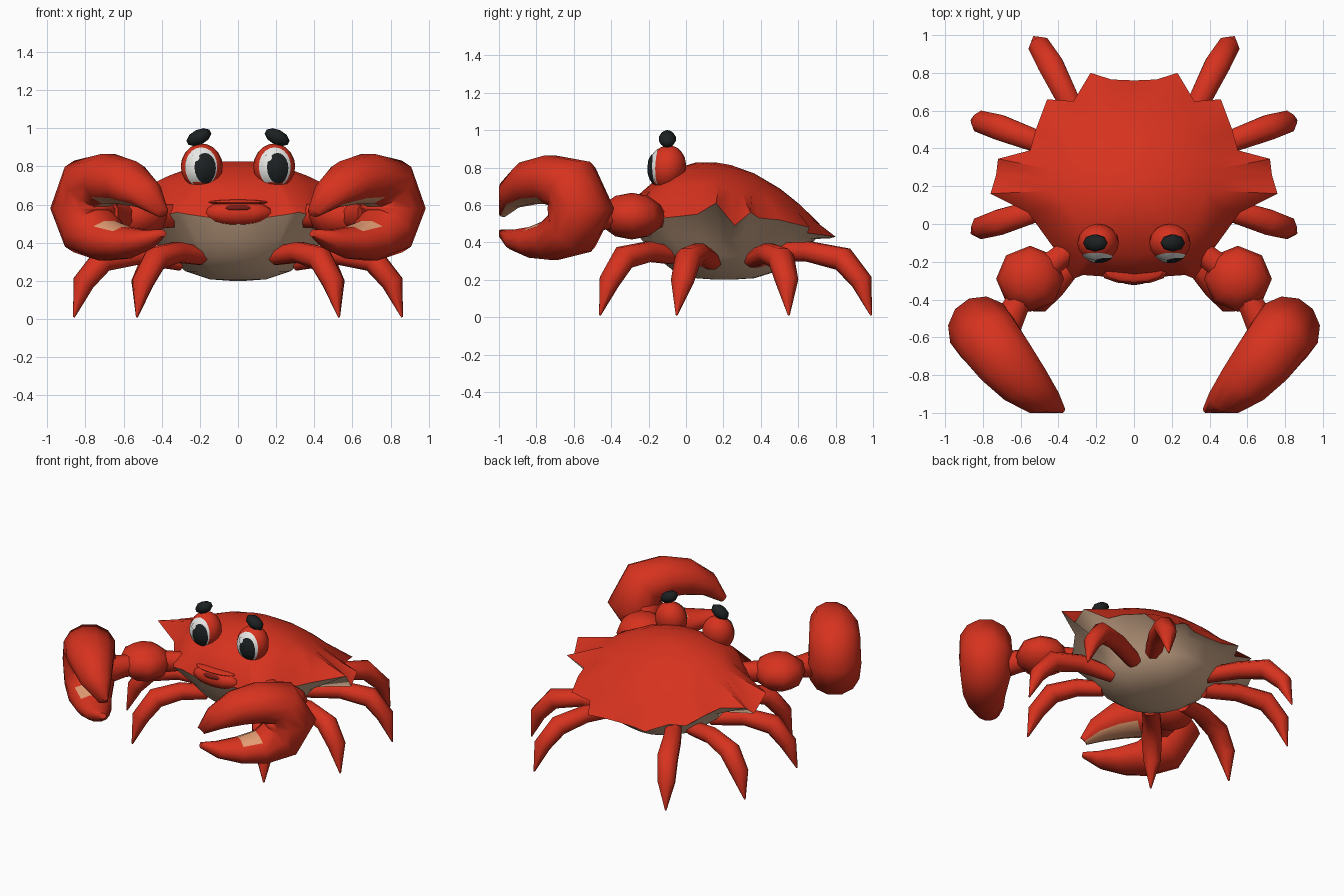
import bpy, bmesh, math
from mathutils import Vector, Matrix

cube = bpy.data.objects.get("Cube")
if cube:
    bpy.data.objects.remove(cube, do_unlink=True)


def material(name, rgb):
    m = bpy.data.materials.new(name)
    m.use_nodes = True
    m.diffuse_color = (*rgb, 1)
    m.node_tree.nodes["Principled BSDF"].inputs["Base Color"].default_value = (*rgb, 1)
    return m


RED = material("shell red", (0.68, 0.032, 0.013))
TAN = material("belly tan", (0.66, 0.43, 0.28))
PEACH = material("claw peach", (0.76, 0.33, 0.17))
WHITE = material("eye white", (0.8, 0.8, 0.78))
BLACK = material("black", (0.012, 0.015, 0.016))
DARK = material("mouth dark red", (0.19, 0.012, 0.008))
parts = []


def finish(name, bm, *mats):
    mesh = bpy.data.meshes.new(name)
    bm.to_mesh(mesh)
    bm.free()
    obj = bpy.data.objects.new(name, mesh)
    bpy.context.collection.objects.link(obj)
    for m in mats:
        mesh.materials.append(m)
    parts.append(obj)


def loft(rings, cap_start=True):
    """Bridge equal rings of points into a skin."""
    bm = bmesh.new()
    loops = [[bm.verts.new(p) for p in ring] for ring in rings]
    n = len(loops[0])
    for a, b in zip(loops, loops[1:]):
        for i in range(n):
            j = (i + 1) % n
            bm.faces.new((a[i], a[j], b[j], b[i]))
    if cap_start:
        bm.faces.new(loops[0][::-1])
    bm.faces.new(loops[-1])
    bmesh.ops.recalc_face_normals(bm, faces=bm.faces)
    return bm


def tube(path, radii, side, sides=8):
    """Sweep an ellipse; radii are (across, in plane) at each path point."""
    pts = [Vector(p) for p in path]
    side = Vector(side).normalized()
    rings = []
    for i, p in enumerate(pts):
        tangent = (pts[min(i + 1, len(pts) - 1)] - pts[max(i - 1, 0)]).normalized()
        up = side.cross(tangent).normalized()
        angles = [math.tau * (k + 0.5) / sides for k in range(sides)]
        rings.append([p + side * radii[i][0] * math.cos(a) + up * radii[i][1] * math.sin(a)
                      for a in angles])
    return loft(rings)


def ball(name, mat, center, scale, turn=0, axis='Y', seg=12, rows=8):
    bm = bmesh.new()
    bmesh.ops.create_uvsphere(bm, u_segments=seg, v_segments=rows, radius=1)
    bm.transform(Matrix.Translation(center) @ Matrix.Rotation(turn, 4, axis)
                 @ Matrix.Diagonal((*scale, 1)))
    finish(name, bm, mat)


# Body outline: half rim, mirrored
half = [(0, -0.3, 0.53), (0.13, -0.28, 0.53), (0.27, -0.27, 0.55), (0.32, -0.29, 0.56),
        (0.43, -0.12, 0.53), (0.56, 0.06, 0.55), (0.76, 0.16, 0.61), (0.73, 0.26, 0.49),
        (0.72, 0.345, 0.56), (0.55, 0.39, 0.53), (0.52, 0.5, 0.52), (0.46, 0.66, 0.48),
        (0.32, 0.65, 0.45), (0.23, 0.8, 0.43), (0.12, 0.765, 0.42), (0, 0.76, 0.42)]
rim = half + [(-x, y, z) for x, y, z in half[-2:0:-1]]


def dome(x, y, s):
    return 0.83 - 0.6 * x * x - (0.88 if y > 0.1 else 1.4) * (y - 0.1) ** 2


def bowl(x, y, s):
    return 0.2 + 0.3 * s ** 3


def body_ring(s, height):
    ring = []
    for x, y, z in rim:
        dy = y - 0.2
        k = s / math.hypot(x / 0.5, dy / (0.55 if dy > 0 else 0.49))
        ring.append((x * k, 0.2 + dy * k, height(x * k, 0.2 + dy * k, s)))
    return ring


finish("shell", loft([rim] + [body_ring(s, dome) for s in (0.93, 0.75, 0.55, 0.3, 0.08)],
                     cap_start=False), RED)
finish("belly", loft([rim] + [body_ring(s, bowl) for s in (0.9, 0.75, 0.55, 0.3, 0.08)],
                     cap_start=False), TAN)

# Mouth
ball("lower_lip", RED, (0, -0.255, 0.556), (0.18, 0.064, 0.066))
ball("upper_lip", RED, (0, -0.255, 0.612), (0.155, 0.055, 0.014))
ball("mouth_opening", DARK, (0, -0.261, 0.581), (0.105, 0.063, 0.024))

EYE = Vector((0.11, 0.1, 0.12))
TILT = math.radians(-12)


def eye_patch(name, mat, center, dx, dz, rx, rz, lift):
    """Thin oval that hugs the front of an eyeball."""
    rings = []
    for r in (1, 0.75, 0.5, 0.25, 0.05):
        ring = []
        for k in range(20):
            a = math.tau * k / 20
            x, z = dx + rx * r * math.cos(a), dz + rz * r * math.sin(a)
            depth = math.sqrt(max(0, 1 - (x / EYE.x) ** 2 - (z / EYE.z) ** 2))
            ring.append(Vector((x, -EYE.y * depth - lift, z)))
        rings.append(ring)
    bm = loft(rings, cap_start=False)
    if sum(f.normal.y for f in bm.faces) > 0:
        bmesh.ops.reverse_faces(bm, faces=bm.faces)
    bm.transform(Matrix.Translation(center) @ Matrix.Rotation(TILT, 4, 'X'))
    finish(name, bm, mat)


# Legs: path and thickness
legs = {
    "front_leg": [(0.2, -0.08, 0.33), (0.32, -0.2, 0.35), (0.43, -0.33, 0.32),
                  (0.5, -0.41, 0.19), (0.53, -0.46, 0.01)],
    "second_leg": [(0.3, 0.14, 0.3), (0.52, 0.07, 0.34), (0.71, 0.01, 0.31),
                   (0.81, -0.02, 0.19), (0.86, -0.05, 0.01)],
    "third_leg": [(0.3, 0.36, 0.31), (0.52, 0.44, 0.34), (0.71, 0.51, 0.31),
                  (0.81, 0.54, 0.19), (0.86, 0.55, 0.01)],
    "back_leg": [(0.22, 0.45, 0.35), (0.35, 0.66, 0.35), (0.44, 0.84, 0.31),
                 (0.5, 0.94, 0.19), (0.53, 0.99, 0.01)],
}
leg_radii = [(0.055, 0.05), (0.064, 0.058), (0.073, 0.068), (0.062, 0.057), (0.005, 0.005)]

# Claw: one C-shaped sweep, given as (along, height, across offset, half width, thickness)
claw = [(0.73, 0.555, -0.02, 0.035, 0.03), (0.64, 0.65, 0.02, 0.1, 0.08),
        (0.5, 0.715, 0.04, 0.14, 0.12), (0.35, 0.735, 0.05, 0.165, 0.135),
        (0.2, 0.71, 0.05, 0.175, 0.155), (0.14, 0.58, 0.05, 0.18, 0.18),
        (0.2, 0.46, 0.05, 0.17, 0.15), (0.34, 0.41, 0.05, 0.145, 0.11),
        (0.48, 0.4, 0.03, 0.12, 0.085), (0.62, 0.415, 0.01, 0.08, 0.055),
        (0.73, 0.45, -0.02, 0.025, 0.02)]

for s, label in ((1, "left_"), (-1, "right_")):
    # Eyes
    eye = Vector((0.19 * s, -0.1, 0.8))
    ball(label + "eyeball", RED, eye, EYE, TILT, 'X', seg=16, rows=10)
    eye_patch(label + "eye_white", WHITE, eye, 0.003 * s, -0.016, 0.084, 0.103, 0.003)
    eye_patch(label + "pupil", BLACK, eye, 0.018, -0.026, 0.056, 0.078, 0.006)
    eye_patch(label + "eye_glint", WHITE, eye, -0.032, 0.025, 0.02, 0.02, 0.009)
    ball(label + "eyebrow", BLACK, (0.205 * s, -0.1, 0.953), (0.07, 0.048, 0.04),
         0.45 * s, seg=8, rows=5)

    # Legs
    for name, path in legs.items():
        pts = [Vector((x * s, y, z)) for x, y, z in path]
        run = pts[-1] - pts[0]
        finish(label + name, tube(pts, leg_radii, (-run.y, run.x, 0)), RED)

    # Arm: thin limb with a round joint
    arm = [(0.3, -0.1), (0.41, -0.19), (0.55, -0.29), (0.62, -0.43), (0.7, -0.58)]
    finish(label + "arm", tube([(x * s, y, 0.54) for x, y in arm],
                               [(w, w) for w in (0.06, 0.07, 0.08, 0.075, 0.1)],
                               (0.75, 0.6 * s, 0)), RED)
    ball(label + "arm_joint", RED, (0.55 * s, -0.29, 0.54), (0.18, 0.175, 0.125),
         seg=8, rows=6)

    # Claw, with pale patches inside the pincer
    ahead, across = Vector((-0.6 * s, -0.8, 0)), Vector((0.8 * s, -0.6, 0))
    base = Vector((0.85 * s, -0.42, 0))
    path = [base + ahead * u + across * v + Vector((0, 0, z)) for u, z, v, w, t in claw]
    bm = tube(path, [(c[3], c[4]) for c in claw], across, 12)
    for f in bm.faces:
        c = f.calc_center_median()
        inward = f.normal.z * (c.z - 0.53) < 0 and abs(f.normal.z) > 0.72
        reach = 0.53 if c.z < 0.53 else 0.7
        f.material_index = int(inward and 0.32 < (c - base).dot(ahead) < reach)
    for v in bm.verts:
        v.co.y = max(v.co.y, -1)
    finish(label + "claw", bm, RED, PEACH)

# Smooth shading with sharp creases
bpy.ops.object.select_all(action='DESELECT')
for obj in parts:
    obj.select_set(True)
bpy.context.view_layer.objects.active = parts[0]
bpy.ops.object.shade_smooth_by_angle(angle=math.radians(60))
